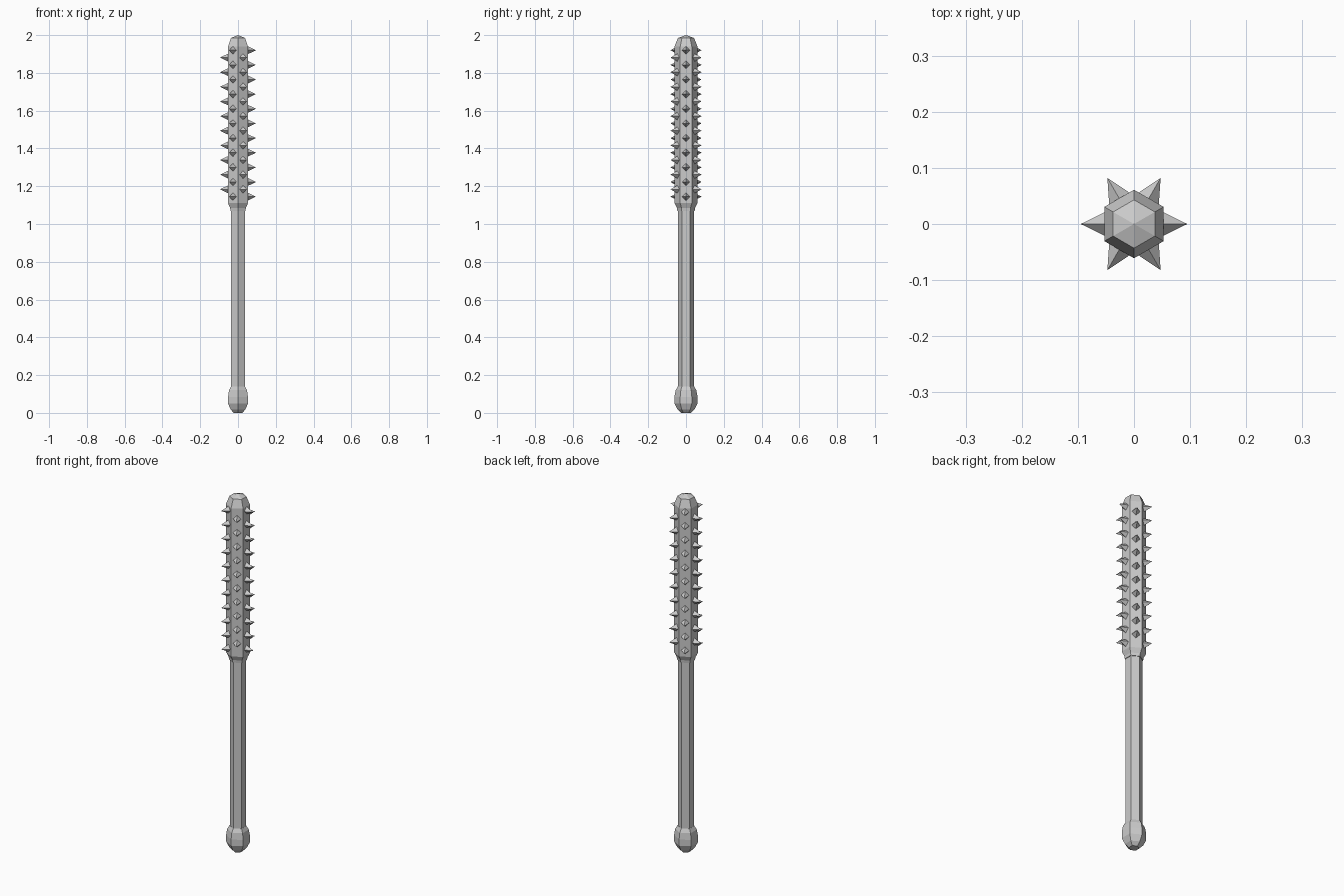
import bpy, bmesh, math
from mathutils import Vector

if "Cube" in bpy.data.objects:
    bpy.data.objects.remove(bpy.data.objects["Cube"])

SIDES = 6

def make_object(name, bm):
    bmesh.ops.recalc_face_normals(bm, faces=bm.faces)
    mesh = bpy.data.meshes.new(name)
    bm.to_mesh(mesh)
    bm.free()
    obj = bpy.data.objects.new(name, mesh)
    bpy.context.collection.objects.link(obj)
    return obj

def hex_lathe(name, profile):
    """Six-sided turned form from (corner radius, z); radius 0 is a point."""
    bm = bmesh.new()
    rings = []
    for r, z in profile:
        if r == 0:
            rings.append([bm.verts.new((0, 0, z))] * SIDES)
        else:
            angles = [math.radians(30 + 60 * i) for i in range(SIDES)]
            rings.append([bm.verts.new((r * math.cos(a), r * math.sin(a), z)) for a in angles])
    for lo, hi in zip(rings, rings[1:]):
        for i in range(SIDES):
            j = (i + 1) % SIDES
            bm.faces.new(list(dict.fromkeys((lo[i], lo[j], hi[j], hi[i]))))
    for r, ring in ((profile[0][0], rings[0]), (profile[-1][0], rings[-1])):
        if r > 0:
            bm.faces.new(ring)
    return make_object(name, bm)

# Turned parts
hex_lathe("handle", [(0.042, 0.10), (0.042, 1.09)])
hex_lathe("pommel", [(0.026, 0.0), (0.045, 0.018), (0.061, 0.05), (0.061, 0.085),
                     (0.055, 0.12), (0.043, 0.14)])
hex_lathe("club_head", [(0.046, 1.07), (0.048, 1.085), (0.061, 1.11), (0.061, 1.94),
                        (0.043, 1.985), (0, 2.0)])

# Diamond-based spikes, staggered on alternating faces
bm = bmesh.new()
step = 0.0775
for side in range(SIDES):
    a = math.radians(60 * side)
    out = Vector((math.cos(a), math.sin(a), 0))
    across = Vector((-math.sin(a), math.cos(a), 0))
    up = Vector((0, 0, 1))
    odd = side % 2
    for k in range(10 if odd else 11):
        centre = out * 0.052 + up * (1.92 - step * (k + 0.5 * odd))
        base = [bm.verts.new(centre + d) for d in
                (across * 0.021, up * 0.021, across * -0.021, up * -0.021)]
        tip = bm.verts.new(centre + out * 0.043)
        bm.faces.new(base)
        for i in range(4):
            bm.faces.new((base[i], base[(i + 1) % 4], tip))
make_object("spikes", bm)
